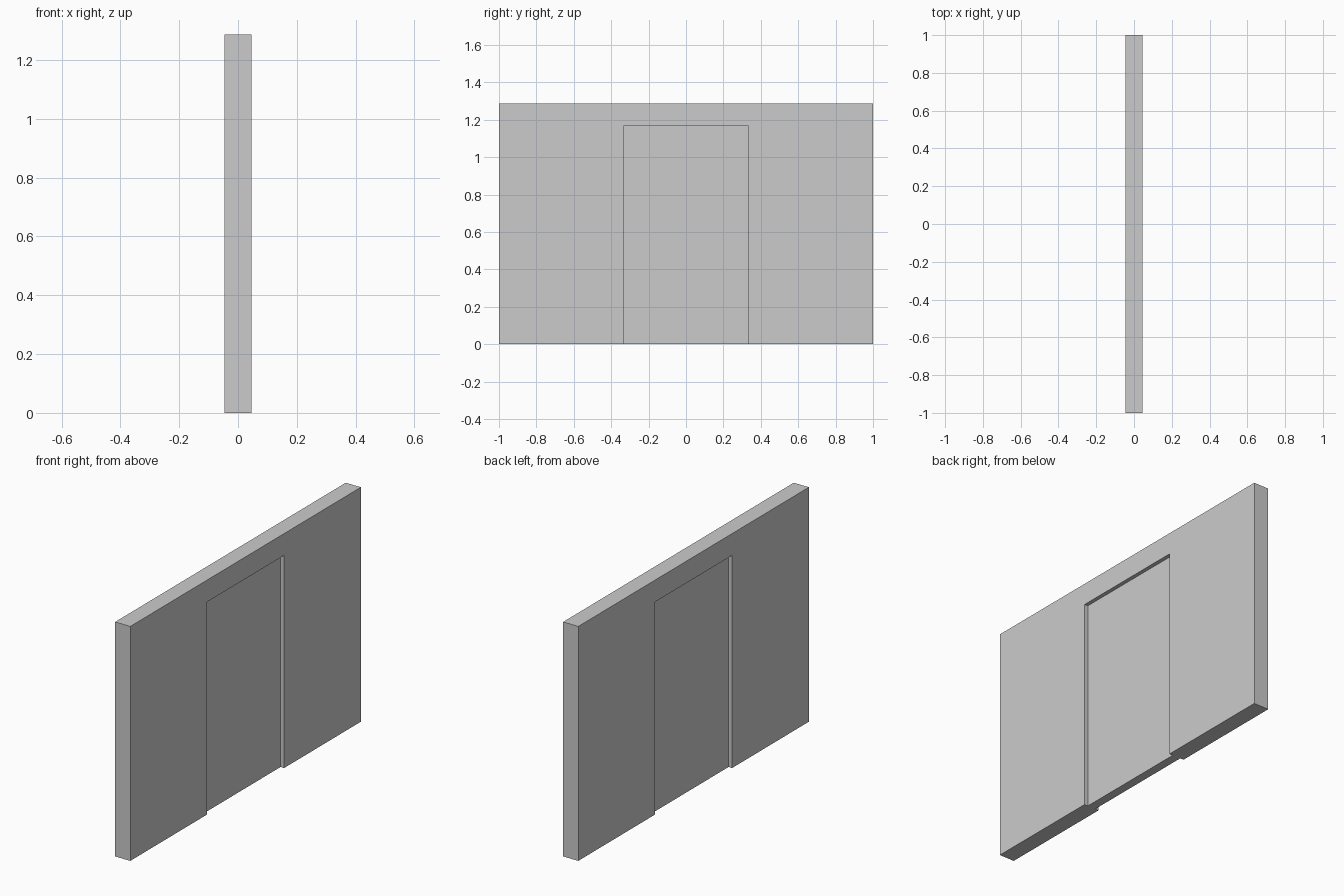
import bpy, bmesh

if "Cube" in bpy.data.objects:
    bpy.data.objects.remove(bpy.data.objects["Cube"])

WALL_T, DOOR_T = 0.092, 0.049
HALF_W, HEIGHT = 1.0, 1.287
DOOR_HALF, DOOR_H = 0.334, 1.167


def extruded(name, outline, thickness):
    """Extrude a (y, z) outline along x, centred on x = 0."""
    bm = bmesh.new()
    face = bm.faces.new([bm.verts.new((-thickness / 2, y, z)) for y, z in outline])
    geom = bmesh.ops.extrude_face_region(bm, geom=[face])["geom"]
    verts = [g for g in geom if isinstance(g, bmesh.types.BMVert)]
    bmesh.ops.translate(bm, verts=verts, vec=(thickness, 0, 0))
    bmesh.ops.recalc_face_normals(bm, faces=bm.faces)
    mesh = bpy.data.meshes.new(name)
    bm.to_mesh(mesh)
    bm.free()
    obj = bpy.data.objects.new(name, mesh)
    bpy.context.collection.objects.link(obj)
    return obj


# Wall with a doorway cut from the floor up
extruded("wall", [
    (-HALF_W, 0), (-DOOR_HALF, 0), (-DOOR_HALF, DOOR_H), (DOOR_HALF, DOOR_H),
    (DOOR_HALF, 0), (HALF_W, 0), (HALF_W, HEIGHT), (-HALF_W, HEIGHT)], WALL_T)

# Thinner door panel, recessed on both sides
extruded("door_panel", [
    (-DOOR_HALF, 0), (DOOR_HALF, 0), (DOOR_HALF, DOOR_H), (-DOOR_HALF, DOOR_H)], DOOR_T)
